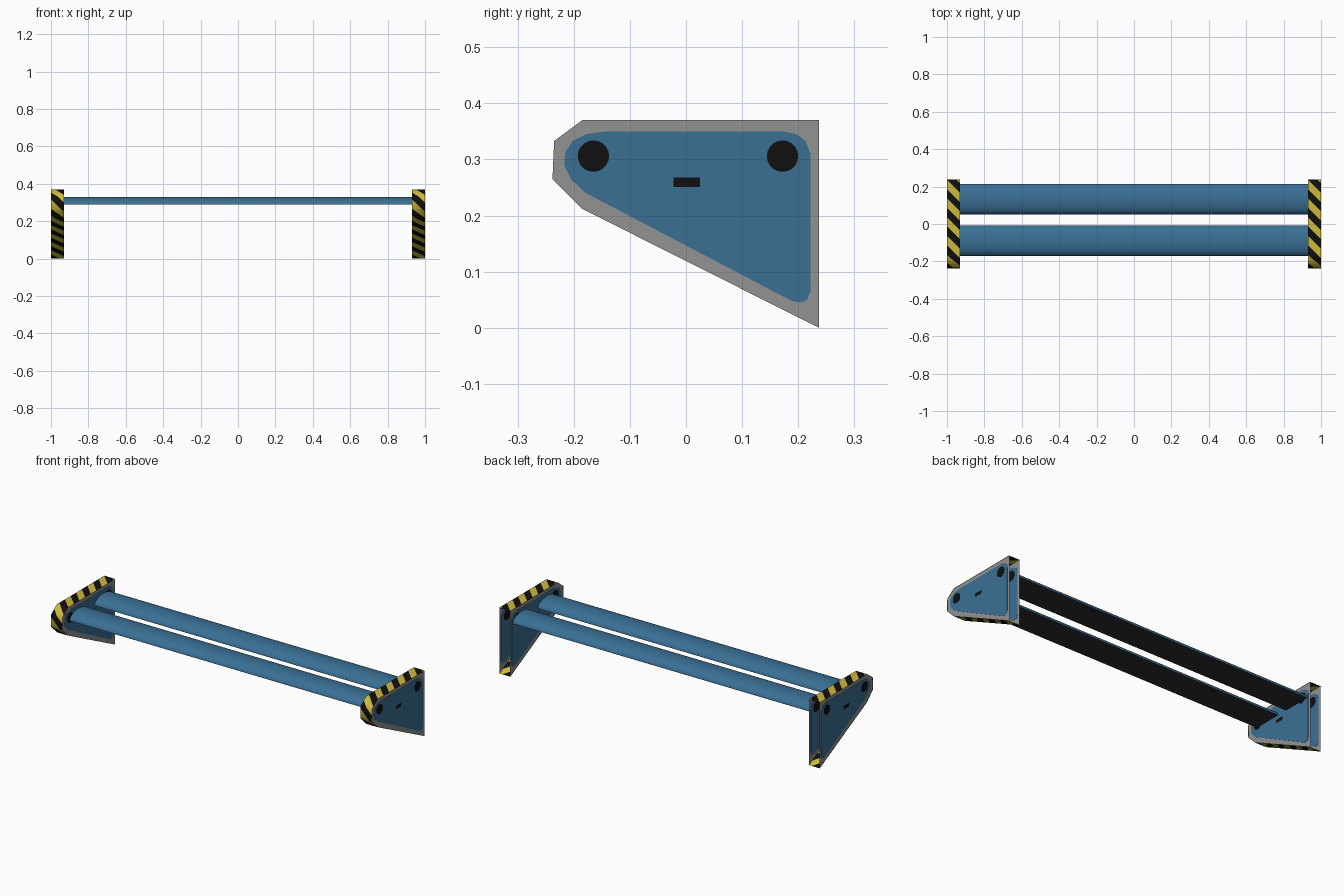
import bpy, bmesh, math
from mathutils import Vector

if "Cube" in bpy.data.objects:
    bpy.data.objects.remove(bpy.data.objects["Cube"])


def material(name, r, g, b):
    m = bpy.data.materials.new(name)
    m.diffuse_color = (r, g, b, 1)
    m.use_nodes = True
    m.node_tree.nodes["Principled BSDF"].inputs["Base Color"].default_value = m.diffuse_color
    return m


BLUE = material("steel blue", 0.042, 0.16, 0.30)
GREY = material("edge grey", 0.29, 0.29, 0.29)
BLACK = material("black", 0.005, 0.005, 0.005)
YELLOW = material("warning yellow", 0.62, 0.49, 0.045)
DARK = material("dark underside", 0.027, 0.027, 0.027)


def finish(bm, name, mats, angle=None):
    me = bpy.data.meshes.new(name)
    bm.to_mesh(me)
    bm.free()
    ob = bpy.data.objects.new(name, me)
    bpy.context.collection.objects.link(ob)
    for m in mats:
        me.materials.append(m)
    if angle:
        bpy.ops.object.select_all(action='DESELECT')
        ob.select_set(True)
        bpy.context.view_layer.objects.active = ob
        bpy.ops.object.shade_smooth_by_angle(angle=math.radians(angle))
    return ob


def prism(name, pts, x0, x1, mats, angle=None, rule=None):
    """Extrude a (y, z) profile along x."""
    bm = bmesh.new()
    face = bm.faces.new([bm.verts.new((x0, y, z)) for y, z in pts])
    ext = bmesh.ops.extrude_face_region(bm, geom=[face])
    for v in ext["geom"]:
        if isinstance(v, bmesh.types.BMVert):
            v.co.x = x1
    bmesh.ops.recalc_face_normals(bm, faces=bm.faces)
    if rule:
        for f in bm.faces:
            f.material_index = rule(f)
    return finish(bm, name, mats, angle)


def circle(cy, cz, r, n=20):
    return [(cy + r * math.cos(2 * math.pi * i / n),
             cz + r * math.sin(2 * math.pi * i / n)) for i in range(n)]


# Bracket outline from top back corner round the nose to the bottom back corner
RIM = [(0.237, 0.37), (-0.185, 0.37), (-0.235, 0.333),
       (-0.238, 0.265), (-0.185, 0.212), (0.237, 0.0)]
# Rounded painted panel inside the grey border
PANEL = [(-0.145, 0.35), (-0.178, 0.345), (-0.202, 0.333), (-0.215, 0.313),
         (-0.217, 0.29), (-0.205, 0.265), (-0.18, 0.241), (0.188, 0.048),
         (0.204, 0.045), (0.216, 0.05), (0.222, 0.066), (0.222, 0.31),
         (0.213, 0.333), (0.197, 0.345), (0.175, 0.35)]
SLOT = [(-0.022, 0.251), (0.025, 0.251), (0.025, 0.268), (-0.022, 0.268)]


def striped_rim(name, x0, x1, period=0.1):
    """Cut a flat strip into diagonal stripes, then fold it along the outline."""
    pts = [Vector(p) for p in RIM]
    cum = [0.0]
    for a, b in zip(pts, pts[1:]):
        cum.append(cum[-1] + (b - a).length)
    bm = bmesh.new()
    bm.faces.new([bm.verts.new(c) for c in
                  ((0, x0, 0), (cum[-1], x0, 0), (cum[-1], x1, 0), (0, x1, 0))])

    def cut(co, no):
        bmesh.ops.bisect_plane(bm, geom=bm.verts[:] + bm.edges[:] + bm.faces[:],
                               plane_co=co, plane_no=no, dist=1e-6)

    for s in cum[1:-1]:
        cut((s, 0, 0), (1, 0, 0))
    for k in range(-2, 26):
        cut((k * period / 2, x0, 0), (1, -1, 0))
    for f in bm.faces:
        c = f.calc_center_median()
        f.material_index = math.floor((c.x - (c.y - x0)) / (period / 2)) % 2
    for v in bm.verts:
        s, x = v.co.x, v.co.y
        i = max(j for j in range(len(pts) - 1) if cum[j] <= s + 1e-5)
        p = pts[i].lerp(pts[i + 1], (s - cum[i]) / (cum[i + 1] - cum[i]))
        v.co = (x, p.x, p.y)
    bmesh.ops.recalc_face_normals(bm, faces=bm.faces)
    # make the top strip face outwards (up)
    top = max(bm.faces, key=lambda f: f.calc_center_median().z)
    if top.normal.z < 0:
        bmesh.ops.reverse_faces(bm, faces=bm.faces[:])
    finish(bm, name, [YELLOW, BLACK], 55)


# Hollow end brackets, open at the back
for side, sx in (("left", -1), ("right", 1)):
    striped_rim(side + "_striped_rim", *sorted((sx * 0.93, sx * 1.0)))
    for where, x in (("outer", 0.9975), ("inner", 0.9325)):
        n = f"{side}_{where}_"
        c = sx * x
        prism(n + "plate", RIM, c - 0.0005, c + 0.0005, [GREY])
        prism(n + "panel", PANEL, c - 0.0016, c + 0.0016, [BLUE])
        for tag, y in (("front", -0.165), ("back", 0.172)):
            prism(n + tag + "_bolt", circle(y, 0.306, 0.028),
                  c - 0.0025, c + 0.0025, [BLACK])
        prism(n + "slot", SLOT, c - 0.0025, c + 0.0025, [BLACK])

# Two half-round cross bars with dark flat undersides
for tag, cy in (("front", -0.09), ("back", 0.133)):
    arc = [(cy + 0.081 * math.cos(math.pi * i / 20),
            0.29 + 0.04 * math.sin(math.pi * i / 20)) for i in range(21)]
    prism(tag + "_cross_bar", arc, -0.932, 0.932, [BLUE, DARK], 40,
          lambda f: 1 if f.normal.z < -0.9 else 0)
